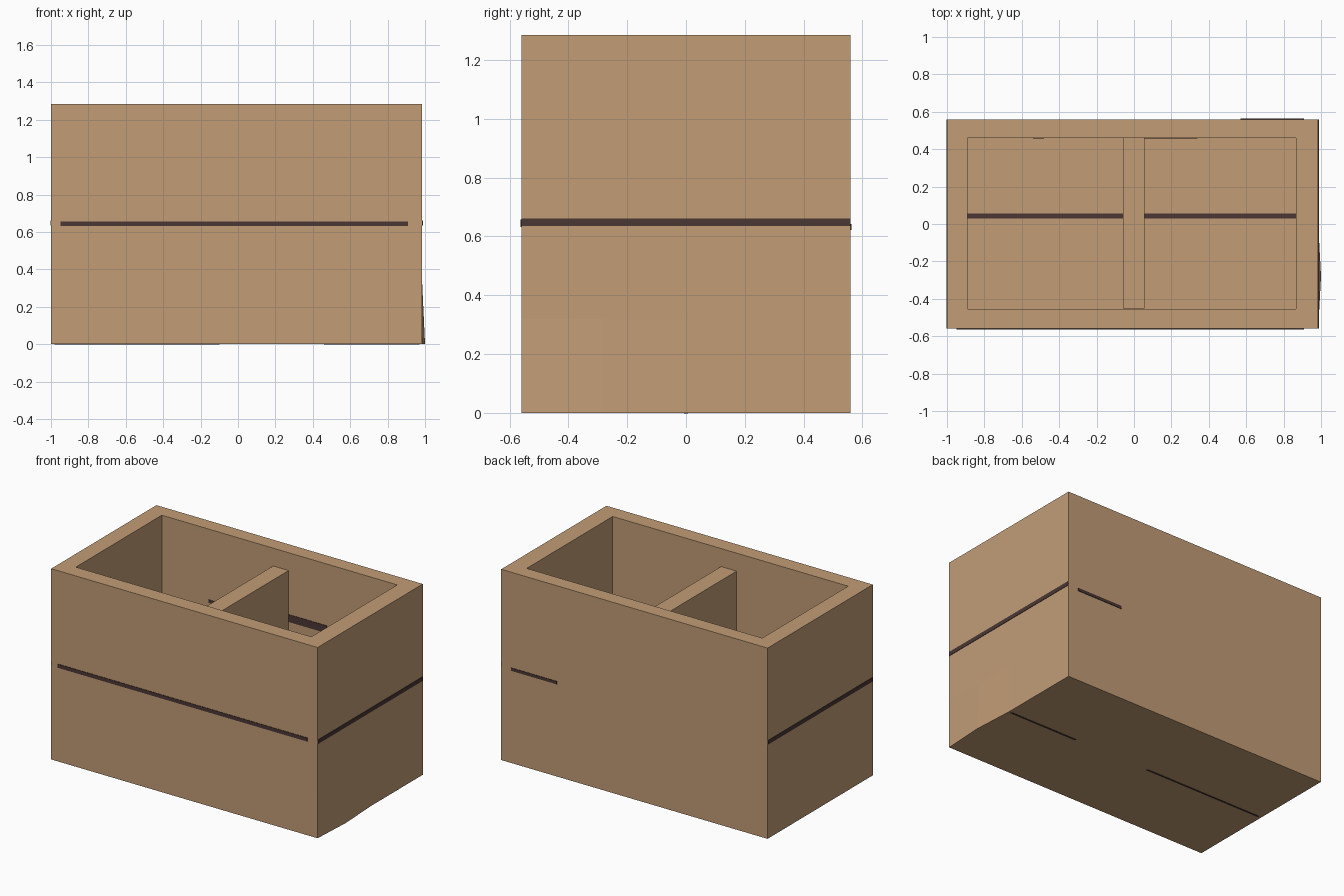
import bpy, bmesh

if "Cube" in bpy.data.objects:
    bpy.data.objects.remove(bpy.data.objects["Cube"])


def material(name, colour):
    m = bpy.data.materials.new(name)
    m.diffuse_color = (*colour, 1)
    m.use_nodes = True
    m.node_tree.nodes["Principled BSDF"].inputs["Base Color"].default_value = m.diffuse_color
    return m


TAN = material("tan wood", (0.54, 0.335, 0.183))
DARK = material("dark seam", (0.07, 0.038, 0.034))


def finish(bm, name, mat):
    mesh = bpy.data.meshes.new(name)
    bmesh.ops.recalc_face_normals(bm, faces=bm.faces)
    bm.to_mesh(mesh)
    bm.free()
    mesh.materials.append(mat)
    ob = bpy.data.objects.new(name, mesh)
    bpy.context.collection.objects.link(ob)


def box(name, x, y, z, mat):
    bm = bmesh.new()
    bmesh.ops.create_cube(bm, size=1)
    for v in bm.verts:
        v.co = [r[0] if c < 0 else r[1] for r, c in zip((x, y, z), v.co)]
    finish(bm, name, mat)


X0, X1, Y, H = -1.0, 0.985, 0.56, 1.285
IX0, IX1, IY0, IY1, FLOOR = -0.89, 0.865, -0.455, 0.46, 0.15

# Open crate with a thick rim and a slightly bulged lower right edge
bm = bmesh.new()


def loop(x0, x1, y0, y1, z):
    return [bm.verts.new((x, y, z)) for x, y in ((x0, y0), (x1, y0), (x1, y1), (x0, y1))]


bottom = loop(X0, X1, -Y, Y, 0)
top = loop(X0, X1, -Y, Y, H)
rim = loop(IX0, IX1, IY0, IY1, H)
base = loop(IX0, IX1, IY0, IY1, FLOOR)
bulge, mid = bm.verts.new((1.0, -0.28, 0)), bm.verts.new((X1, 0, 0))
a, b, c = [bm.verts.new((X1, y, 0.32)) for y in (-Y, -0.28, 0)]
bm.faces.new(base)
for i in range(4):
    j = (i + 1) % 4
    bm.faces.new((top[i], top[j], rim[j], rim[i]))
    bm.faces.new((rim[i], rim[j], base[j], base[i]))
    if i > 1:
        bm.faces.new((bottom[i], bottom[j], top[j], top[i]))
bm.faces.new((bottom[0], bottom[1], a, top[1], top[0]))
bm.faces.new((bottom[1], bulge, b, a))
bm.faces.new((bulge, mid, c, b))
bm.faces.new((mid, bottom[2], top[2], top[1], a, b, c))
bm.faces.new((bottom[0], bottom[3], bottom[2], mid, bulge, bottom[1]))
finish(bm, "crate", TAN)

# Lowered partition between the two compartments
box("partition", (-0.06, 0.055), (-0.453, IY1), (FLOOR, 1.165), TAN)

# Thin dark seams on the outside, back wall and floor
T = 0.003
seams = {
    "front_seam": ((-0.95, 0.91), (-Y - T, -Y + T), (0.632, 0.657)),
    "right_seam": ((X1 - T, X1 + T), (-Y, Y), (0.635, 0.662)),
    "left_seam": ((X0 - T, X0 + T), (-Y, Y), (0.635, 0.662)),
    "back_seam": ((0.57, 0.91), (Y - T, Y + T), (0.622, 0.642)),
    "bottom_seam_right": ((0.46, 0.97), (-0.006, 0.006), (0, T)),
    "bottom_seam_left": ((-0.98, -0.1), (-0.006, 0.006), (0, T)),
    "inner_wall_seam_right": ((0.055, 0.34), (IY1 - T, IY1 + T), (0.82, 0.87)),
    "inner_wall_seam_left": ((-0.54, -0.48), (IY1 - T, IY1 + T), (0.79, 0.81)),
    "floor_seam_left": ((IX0, -0.06), (0.03, 0.056), (FLOOR - T, FLOOR + T)),
    "floor_seam_right": ((0.055, IX1), (0.03, 0.056), (FLOOR - T, FLOOR + T)),
}
for name, (x, y, z) in seams.items():
    if name.startswith("bottom"):
        z = (-0.002, 0.001)
    box(name, x, y, z, DARK)
